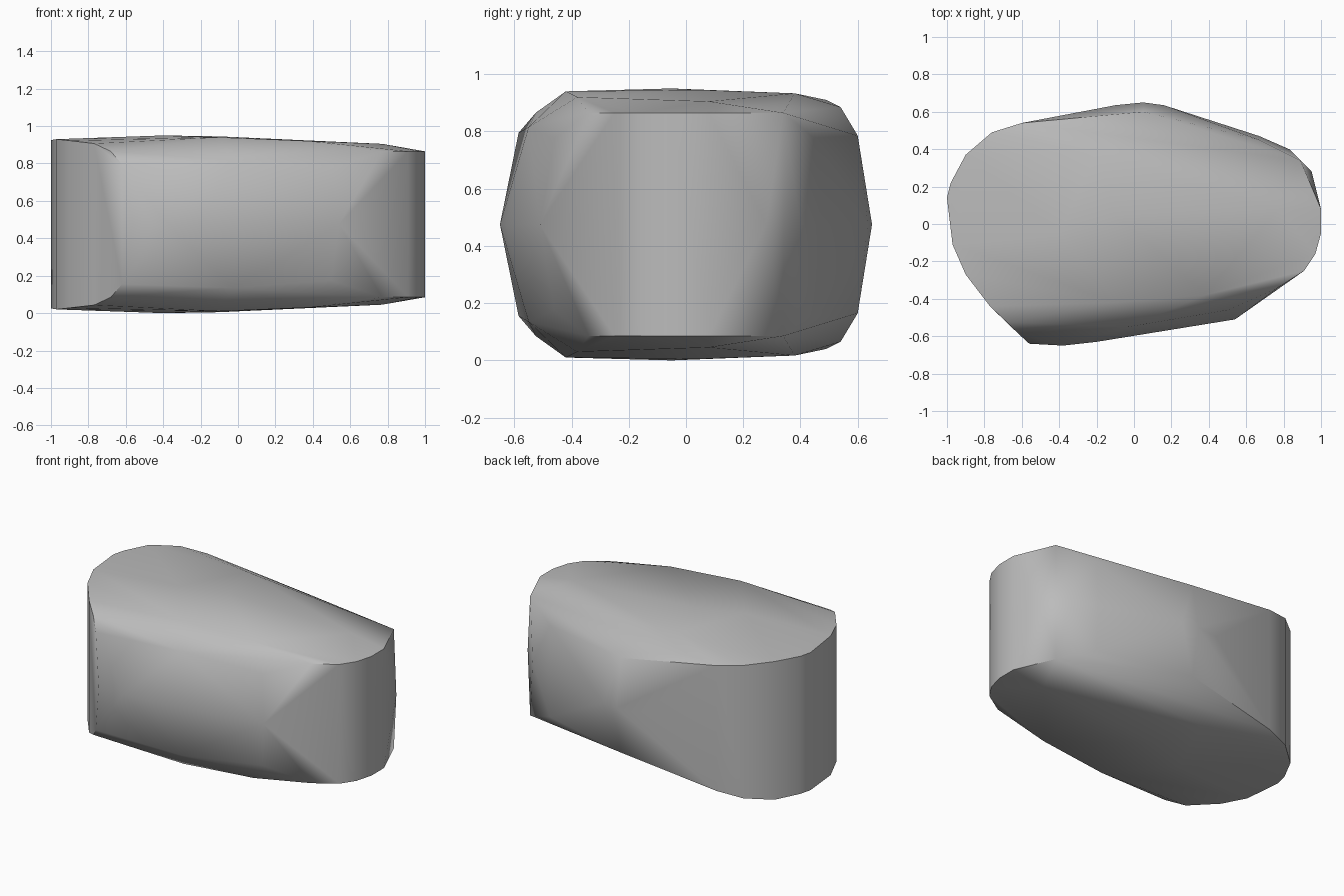
import bpy
import bmesh
import math

if "Cube" in bpy.data.objects:
    bpy.data.objects.remove(bpy.data.objects["Cube"], do_unlink=True)

MID = 0.48  # the boulder is mirrored above and below this height

# Belly: widest outline of the bulging front and back
belly = [(-.56, -.64), (-.38, -.65), (-.2, -.63), (.54, -.51), (.95, .28),
         (.83, .4), (.67, .47), (.16, .635), (.05, .65), (-.1, .635)]

# Rim: edge of the cap, with the blunt end, the flat chip and the nose
rim = [(-1, .14, .93), (-.98, .22, .93), (-.9, .37, .932), (-.76, .49, .915),
       (-.6, .54, .89), (-.97, -.11, .935), (-.9, -.27, .927), (-.77, -.44, .912),
       (-.68, -.525, .87), (-.62, -.585, .8),
       (.77, -.34, .87), (.91, -.25, .87), (.97, -.16, .87), (1, -.05, .87),
       (1, .08, .87), (.89, .34, .87)]

# Shoulder: bevel points between the cap and the belly
shoulder = [(-.1, -.42, .945), (.38, -.38, .925), (-.03, -.55, .82),
            (.5, -.46, .78), (.05, .6, .79), (.67, .45, .78)]

# Crown: slight swelling of the cap
crown = [(-.4, -.05, .955), (-.1, .05, .95), (.77, .08, .91), (-.2, .38, .938)]

bm = bmesh.new()
for x, y in belly:
    bm.verts.new((x, y, MID))
for x, y, z in rim + shoulder + crown:
    bm.verts.new((x, y, z))
    bm.verts.new((x, y, 2 * MID - z))

# Wrap the points in one convex skin and drop what lies inside
bmesh.ops.convex_hull(bm, input=bm.verts[:])
loose = [v for v in bm.verts if not v.link_faces]
bmesh.ops.delete(bm, geom=loose, context='VERTS')
bmesh.ops.recalc_face_normals(bm, faces=bm.faces[:])
lowest = min(v.co.z for v in bm.verts)
bmesh.ops.translate(bm, verts=bm.verts[:], vec=(0, 0, -lowest))

mesh = bpy.data.meshes.new("boulder")
bm.to_mesh(mesh)
bm.free()
boulder = bpy.data.objects.new("boulder", mesh)
bpy.context.collection.objects.link(boulder)

# Plain stone colour
stone = bpy.data.materials.new("grey_stone")
stone.use_nodes = True
grey = (.5, .5, .5, 1)
stone.diffuse_color = grey
stone.node_tree.nodes["Principled BSDF"].inputs["Base Color"].default_value = grey
mesh.materials.append(stone)

# Soft faces with a crisp rim
bpy.ops.object.select_all(action='DESELECT')
boulder.select_set(True)
bpy.context.view_layer.objects.active = boulder
bpy.ops.object.shade_smooth_by_angle(angle=math.radians(45))
